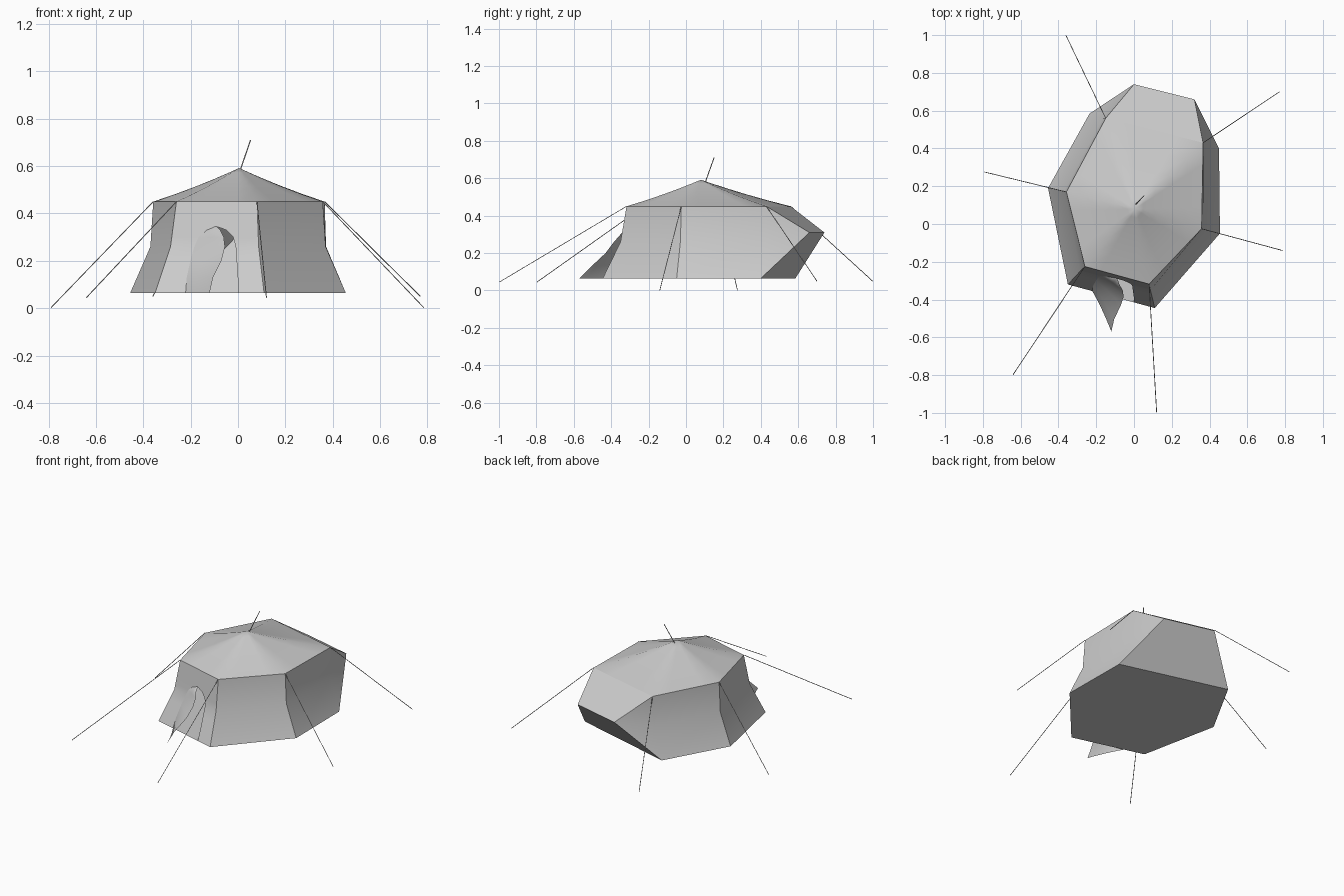
import bpy, bmesh
from mathutils import Vector as V

if "Cube" in bpy.data.objects:
    bpy.data.objects.remove(bpy.data.objects["Cube"])

Z0, ZM, Z1 = 0.065, 0.26, 0.45
# Footprint corners: front left, front right, right, back right, back left, left
BASE = [(-.35, -.32), (.11, -.445), (.455, -.05), (.45, .40), (-.235, .585), (-.455, .19)]
MID = [(-.285, -.25), (.087, -.35), (.37, -.03), (.372, .425), (-.165, .56), (-.37, .175)]
EAVE = [(-.26, -.225), (.08, -.318), (.358, -.025), (.366, .43), (-.15, .56), (-.358, .17)]
BULGE_R, BULGE_L = V((.32, .66, .31)), V((0, .74, .31))
APEX = V((.005, .08, .592))


def corner(i, z):
    """Corner line of the tent wall at height z."""
    if z < ZM:
        a, b, f = BASE[i], MID[i], (z - Z0) / (ZM - Z0)
    else:
        a, b, f = MID[i], EAVE[i], (z - ZM) / (Z1 - ZM)
    return V((*a, z)).lerp(V((*b, z)), f)


def make(name, polys, smooth=30):
    """Mesh from a list of polygons given as point lists."""
    bm = bmesh.new()
    for p in polys:
        bm.faces.new([bm.verts.new(v) for v in p])
    bmesh.ops.remove_doubles(bm, verts=bm.verts, dist=1e-4)
    bmesh.ops.dissolve_degenerate(bm, edges=bm.edges, dist=1e-4)
    me = bpy.data.meshes.new(name)
    bm.to_mesh(me)
    bm.free()
    ob = bpy.data.objects.new(name, me)
    bpy.context.collection.objects.link(ob)
    bpy.ops.object.select_all(action='DESELECT')
    ob.select_set(True)
    bpy.context.view_layer.objects.active = ob
    bpy.ops.object.shade_smooth_by_angle(angle=smooth * 3.14159 / 180)
    return ob


def rod(name, a, b, r=.002):
    """Thin straight rope or pole."""
    cu = bpy.data.curves.new(name, 'CURVE')
    cu.dimensions = '3D'
    cu.bevel_depth = r
    cu.bevel_resolution = 1
    cu.use_fill_caps = True
    sp = cu.splines.new('POLY')
    sp.points.add(1)
    sp.points[0].co = (*a, 1)
    sp.points[1].co = (*b, 1)
    bpy.context.collection.objects.link(bpy.data.objects.new(name, cu))


# Side walls
walls = []
for i, j in ((1, 2), (2, 3), (4, 5), (5, 0)):
    for lo, hi in ((Z0, ZM), (ZM, Z1)):
        walls.append([corner(i, lo), corner(j, lo), corner(j, hi), corner(i, hi)])
# Back bulge: triangular cheeks, underside and upper slope
for lo, hi in ((Z0, ZM), (ZM, Z1)):
    walls.append([corner(3, lo), BULGE_R, corner(3, hi)])
    walls.append([corner(4, hi), BULGE_L, corner(4, lo)])
walls.append([corner(3, Z0), corner(4, Z0), BULGE_L, BULGE_R])
walls.append([BULGE_R, BULGE_L, corner(4, Z1), corner(3, Z1)])
make("tent_walls", walls)

# Front wall with arched doorway: (height, left, right) along the wall
DOOR = [(Z0, .28, .76), (.13, .26, .76), (.2, .26, .75), (ZM, .27, .74), (.3, .31, .71),
        (.33, .40, .63), (.345, .51, .51), (Z1, .51, .51)]


def front(t, z):
    return corner(0, z).lerp(corner(1, z), t)


panels = []
for (za, la, ra), (zb, lb, rb) in zip(DOOR, DOOR[1:]):
    panels.append([front(0, za), front(la, za), front(lb, zb), front(0, zb)])
    panels.append([front(ra, za), front(1, za), front(1, zb), front(rb, zb)])
make("front_wall", panels)

# Door flap pulled outwards from the left side of the doorway
FREE = [(-.12, -.57, Z0), (-.105, -.505, .13), (-.07, -.43, .2), (-.055, -.385, .26),
        (-.06, -.35, .3), (-.075, -.325, .33), (-.09, -.285, .345)]
N = 8
rows = []
for (z, l, r), free in zip(DOOR, FREE):
    a, c = front(l, z), V(free)
    b = V((a.x * .35 + c.x * .65 - .015, a.y * .65 + c.y * .35 - .01, z))
    rows.append([a * (1 - s) ** 2 + b * 2 * s * (1 - s) + c * s * s
                 for s in [k / N for k in range(N + 1)]])
make("door_flap", [[p[k], p[k + 1], q[k + 1], q[k]]
                   for p, q in zip(rows, rows[1:]) for k in range(N)], 70)

# Roof rising to a soft peak
eave = []
for i in range(6):
    a, b = corner(i, Z1), corner((i + 1) % 6, Z1)
    eave += [a.lerp(b, k / 4) for k in range(4)]


def ring(f):
    pts = [APEX.lerp(p, f) for p in eave]
    for p in pts:
        p.z -= .025 * f * (1 - f)
    return pts


STEPS = [0, .12, .3, .5, .75, 1]
roof = []
for f, g in zip(STEPS, STEPS[1:]):
    p, q = ring(f), ring(g)
    for k in range(24):
        m = (k + 1) % 24
        roof.append([q[k], q[m], p[m], p[k]] if f else [q[k], q[m], APEX])
make("roof", roof)

# Groundsheet
make("floor", [[corner(i, Z0) for i in reversed(range(6))]])

# Tip of the centre pole
rod("pole_tip", (.005, .1, .57), (.053, .15, .71), .0025)

# Guy ropes from each eave corner to the ground
PEGS = [(-.64, -.797, .045), (.12, -.998, .045), (.785, -.14, .002),
        (.77, .7, .05), (-.36, .998, .05), (-.79, .275, .002)]
for i, peg in enumerate(PEGS):
    rod(f"guy_rope_{i + 1}", corner(i, Z1), peg)
